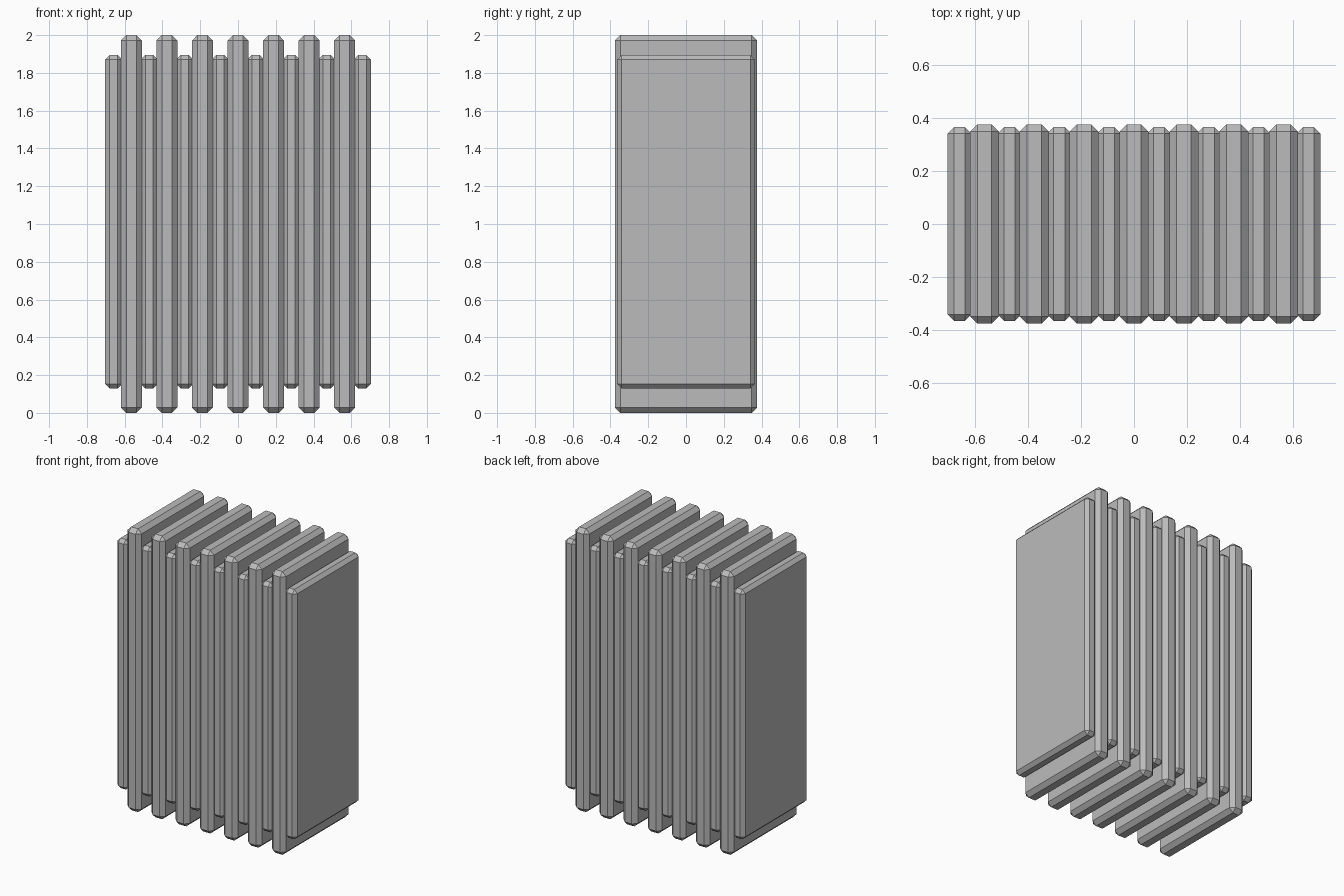
import bpy
import bmesh

cube = bpy.data.objects.get("Cube")
if cube:
    bpy.data.objects.remove(cube, do_unlink=True)

# Single plain grey for every slab
grey = bpy.data.materials.new("plain_grey")
grey.use_nodes = True
grey.diffuse_color = (0.5, 0.5, 0.5, 1)
grey.node_tree.nodes["Principled BSDF"].inputs["Base Color"].default_value = grey.diffuse_color


def slab(name, x, size, z, chamfer):
    """Upright slab with flat chamfered edges."""
    mesh = bpy.data.meshes.new(name)
    bm = bmesh.new()
    bmesh.ops.create_cube(bm, size=1)
    bmesh.ops.scale(bm, vec=size, verts=bm.verts)
    bmesh.ops.bevel(bm, geom=bm.edges[:], offset=chamfer, offset_type='OFFSET',
                    segments=1, affect='EDGES')
    bm.to_mesh(mesh)
    bm.free()
    mesh.materials.append(grey)
    obj = bpy.data.objects.new(name, mesh)
    obj.location = (x, 0, z)
    bpy.context.collection.objects.link(obj)


PITCH = 0.188

# Tall slabs
for i in range(7):
    slab(f"tall_slab_{i + 1}", (i - 3) * PITCH, (0.11, 0.752, 2.0), 1.0, 0.028)

# Short slabs filling the gaps and closing both ends
for i in range(8):
    slab(f"short_slab_{i + 1}", (i - 3.5) * PITCH, (0.09, 0.73, 1.765), 1.0125, 0.024)
